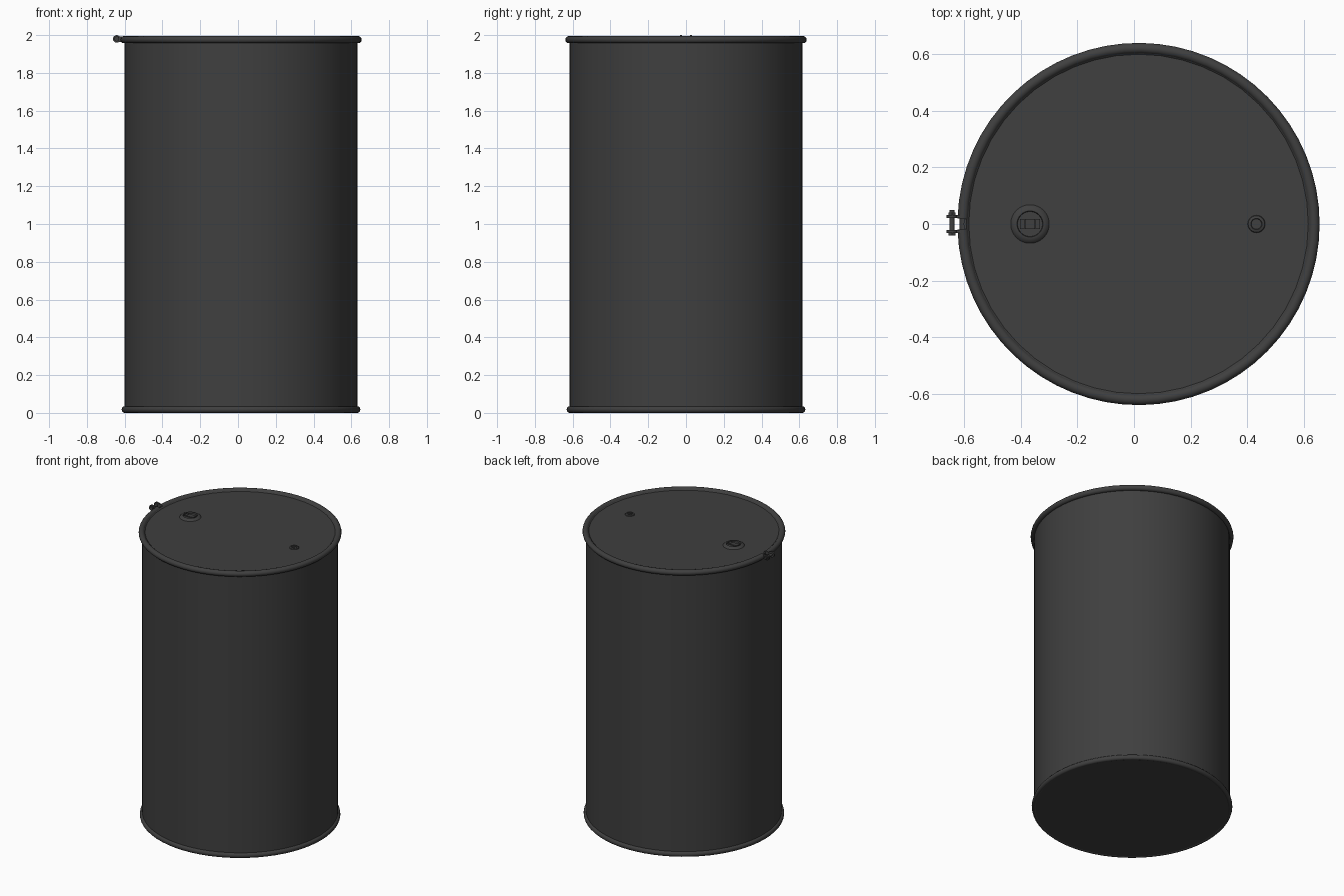
import bpy, bmesh, math
from mathutils import Matrix, Vector

if "Cube" in bpy.data.objects:
    bpy.data.objects.remove(bpy.data.objects["Cube"], do_unlink=True)

steel = bpy.data.materials.new("dark_grey_steel")
steel.use_nodes = True
GREY = (0.05, 0.05, 0.05, 1)
steel.diffuse_color = GREY
steel.node_tree.nodes["Principled BSDF"].inputs["Base Color"].default_value = GREY

CX = 0.016      # drum axis
RIM_Z = 1.976   # clamp ring height
LID_Z = 1.98


def finish(name, bm):
    bmesh.ops.remove_doubles(bm, verts=bm.verts, dist=1e-5)
    bmesh.ops.recalc_face_normals(bm, faces=bm.faces)
    mesh = bpy.data.meshes.new(name)
    bm.to_mesh(mesh)
    bm.free()
    mesh.materials.append(steel)
    ob = bpy.data.objects.new(name, mesh)
    bpy.context.collection.objects.link(ob)
    bpy.ops.object.select_all(action='DESELECT')
    ob.select_set(True)
    bpy.context.view_layer.objects.active = ob
    bpy.ops.object.shade_smooth_by_angle(angle=math.radians(35))
    return ob


def lathe(name, profile, x=CX, segments=64, gap=0.0, closed=False):
    """Spin an (r, z) profile; a gap angle leaves an opening on the -x side."""
    bm = bmesh.new()
    turn = Matrix.Rotation(math.pi + gap / 2, 3, 'Z')
    verts = [bm.verts.new(turn @ Vector((r, 0, z)) + Vector((x, 0, 0))) for r, z in profile]
    loop = verts + verts[:1] if closed else verts
    edges = [bm.edges.new(pair) for pair in zip(loop, loop[1:])]
    geom = verts + edges
    if gap:
        geom.append(bm.faces.new(verts))
    bmesh.ops.spin(bm, geom=geom, cent=(x, 0, 0), axis=(0, 0, 1),
                   angle=math.tau - gap, steps=segments)
    return finish(name, bm)


def oval(r, z, rr, rz, n=12):
    return [(r + rr * math.cos(math.tau * i / n), z + rz * math.sin(math.tau * i / n))
            for i in range(n)]


def box(name, centre, size):
    bm = bmesh.new()
    bmesh.ops.create_cube(bm, size=1, matrix=Matrix.Translation(centre) @ Matrix.Diagonal((*size, 1)))
    return finish(name, bm)


def rod_y(name, centre, radius, length, sides=16):
    bm = bmesh.new()
    bmesh.ops.create_cone(bm, cap_ends=True, segments=sides, radius1=radius, radius2=radius,
                          depth=length,
                          matrix=Matrix.Translation(centre) @ Matrix.Rotation(math.pi / 2, 4, 'X'))
    return finish(name, bm)


# Drum shell with flat bottom, rolled bottom chime and clamp ring
lathe("drum_body", [(0, 0.003), (0.617, 0.003), (0.617, 1.975)])
lathe("bottom_chime", oval(0.616, 0.0175, 0.016, 0.0175), closed=True)
lathe("clamp_ring", oval(0.62, RIM_Z, 0.019, 0.019), gap=0.06, closed=True)

# Lid pressed slightly below the ring
lathe("lid", [(0.617, 1.96), (0.617, 1.986), (0.608, 1.988), (0.599, LID_Z), (0, LID_Z)],
      segments=48)

# Large bung: flange, raised lip and recessed cup with a grip bar
BUNG_X = -0.367
lathe("large_bung", [(0.068, LID_Z), (0.064, 1.985), (0.052, 1.992), (0.046, 1.992),
                     (0.044, 1.984), (0, 1.984)], x=BUNG_X, segments=32)
box("large_bung_bar", (BUNG_X, 0, 1.986), (0.036, 0.034, 0.008))
for side in (-1, 1):
    box("large_bung_grip", (BUNG_X + side * 0.027, 0, 1.987), (0.016, 0.034, 0.009))

# Small vent plug with a slot
VENT_X = 0.432
lathe("vent_plug", [(0.031, LID_Z), (0.029, 1.985), (0.02, 1.988), (0.018, 1.984), (0, 1.984)],
      x=VENT_X, segments=24)
box("vent_plug_bar", (VENT_X, 0, 1.985), (0.03, 0.012, 0.006))

# Bolt closure joining the two ends of the clamp ring
BOLT_X = -0.642
BOLT_Z = 1.98
for side in (-1, 1):
    y = side * 0.026
    rod_y("closure_lug", (BOLT_X, y, BOLT_Z), 0.02, 0.011)
    box("closure_lug_arm", (BOLT_X + 0.017, y, BOLT_Z - 0.002), (0.034, 0.011, 0.03))
    rod_y("closure_nut", (BOLT_X, side * 0.036, BOLT_Z), 0.015, 0.009, sides=6)
rod_y("closure_bolt", (BOLT_X, 0.004, BOLT_Z), 0.009, 0.09)
